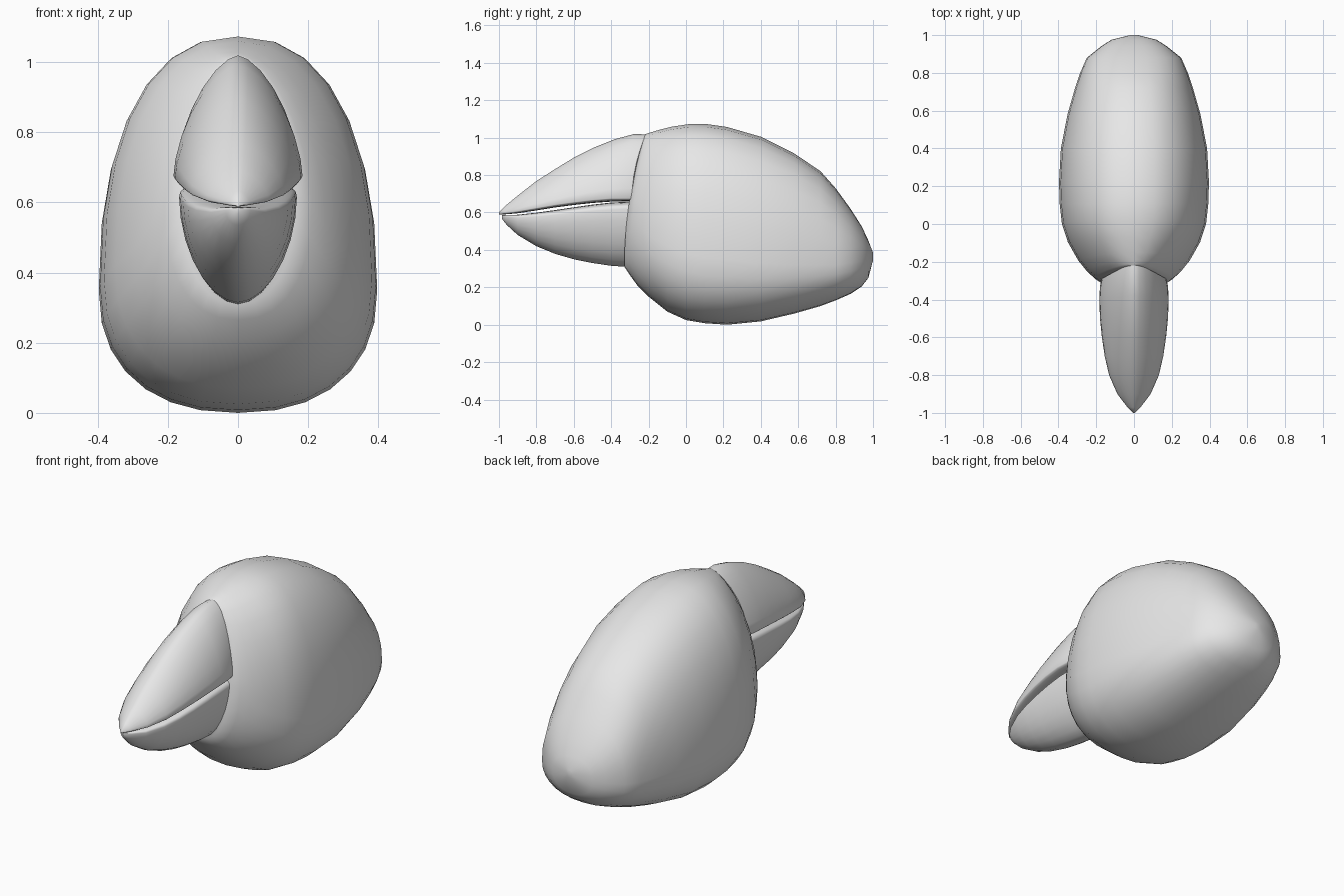
import bpy, bmesh, math

grey = bpy.data.materials.new("light grey")
grey.diffuse_color = (0.8, 0.8, 0.8, 1)
SEG = 28


def power(v, e):
    return math.copysign(abs(v) ** e, v)


def loft(name, sections, n_top, n_bot, angle=50):
    """Each section: y at bottom, y at top, z bottom, z top, z of widest point,
    half width, optional top exponent. Sections are joined front to back."""
    bm = bmesh.new()
    rings = []
    for s in sections:
        yb, yt, zb, zt, zw, hw = s[:6]
        nt = s[6] if len(s) > 6 else n_top
        ring = []
        for i in range(SEG):
            a = 2 * math.pi * i / SEG
            c, d = math.cos(a), math.sin(a)
            if abs(c) < 1e-6:
                c = 0
            n = nt if d >= 0 else n_bot
            h = zt - zw if d >= 0 else zw - zb
            z = zw + h * power(d, 2 / n)
            t = max(0, (z - zb) / (zt - zb))
            ring.append(bm.verts.new((hw * power(c, 2 / n), yb + (yt - yb) * t * t, z)))
        rings.append(ring)
    for r, q in zip(rings, rings[1:]):
        for i in range(SEG):
            j = (i + 1) % SEG
            bm.faces.new((r[i], r[j], q[j], q[i]))
    bm.faces.new(rings[0][::-1])
    bm.faces.new(rings[-1])
    bmesh.ops.recalc_face_normals(bm, faces=bm.faces)
    mesh = bpy.data.meshes.new(name)
    bm.to_mesh(mesh)
    bm.free()
    mesh.materials.append(grey)
    ob = bpy.data.objects.new(name, mesh)
    bpy.context.collection.objects.link(ob)
    bpy.ops.object.select_all(action='DESELECT')
    ob.select_set(True)
    bpy.context.view_layer.objects.active = ob
    bpy.ops.object.shade_smooth_by_angle(angle=math.radians(angle))
    return ob


# Rounded head, wide and low, tapering to the back
loft("head", [
    (-.33, -.22, .31, 1.018, .64, .168, 1.6),
    (-.30, -.21, .265, 1.022, .59, .21, 1.7),
    (-.26, -.19, .21, 1.028, .53, .25, 1.85),
    (-.20, -.15, .15, 1.04, .47, .295, 2.0),
    (-.10, -.07, .07, 1.06, .42, .35, 2.15),
    (.00, .02, .025, 1.073, .38, .382),
    (.10, .11, .008, 1.073, .36, .393),
    (.22, .22, .0, 1.057, .35, .397),
    (.40, .40, .018, 1.005, .33, .387),
    (.58, .58, .06, .915, .32, .352),
    (.72, .72, .10, .82, .32, .312),
    (.80, .80, .13, .73, .32, .285),
    (.88, .88, .165, .62, .33, .25),
    (.94, .94, .205, .525, .34, .175),
    (.975, .975, .25, .45, .35, .12),
    (1.0, 1.0, .345, .385, .362, .02),
], 2.3, 2.3)

# Upper half of the beak
loft("upper_beak", [
    (-1.0, -1.0, .588, .60, .592, .004),
    (-.97, -.97, .590, .632, .598, .035),
    (-.90, -.90, .596, .69, .608, .088),
    (-.80, -.80, .611, .768, .625, .132),
    (-.70, -.70, .627, .832, .642, .155),
    (-.60, -.60, .640, .893, .656, .17),
    (-.50, -.50, .651, .944, .668, .18),
    (-.40, -.38, .658, .992, .676, .184),
    (-.33, -.28, .660, 1.019, .676, .18),
    (-.29, -.215, .660, 1.018, .676, .172),
], 1.6, 2.6)

# Lower half of the beak, slightly narrower
loft("lower_beak", [
    (-.985, -.985, .568, .586, .58, .006),
    (-.96, -.96, .535, .587, .578, .036),
    (-.90, -.90, .48, .588, .572, .078),
    (-.80, -.80, .42, .599, .578, .12),
    (-.70, -.70, .379, .613, .588, .143),
    (-.60, -.60, .35, .628, .598, .156),
    (-.50, -.50, .33, .642, .608, .164),
    (-.40, -.40, .315, .653, .615, .168),
    (-.31, -.29, .309, .658, .62, .165),
], 3.0, 1.85)
